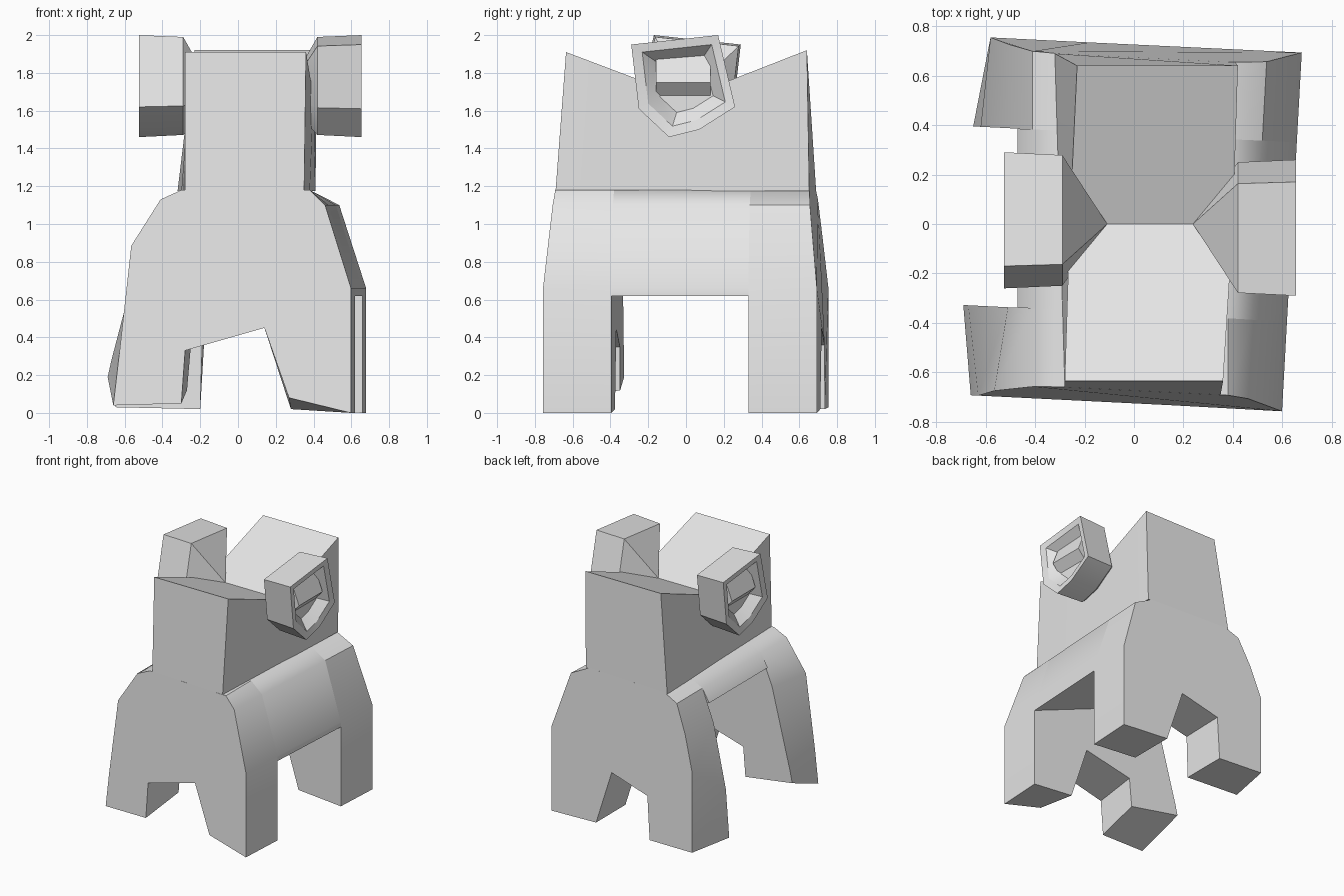
import bpy, bmesh, math

cube = bpy.data.objects.get("Cube")
if cube:
    bpy.data.objects.remove(cube, do_unlink=True)

grey = bpy.data.materials.new("light_grey")
grey.use_nodes = True
grey.diffuse_color = (0.8, 0.8, 0.8, 1)
grey.node_tree.nodes["Principled BSDF"].inputs["Base Color"].default_value = (0.8, 0.8, 0.8, 1)


def loft(name, rings, smooth=30):
    """Skin a list of rings that share a point count and close both ends."""
    bm = bmesh.new()
    loops = [[bm.verts.new(p) for p in ring] for ring in rings]
    for a, b in zip(loops, loops[1:]):
        for i in range(len(a)):
            j = (i + 1) % len(a)
            bm.faces.new((a[i], a[j], b[j], b[i]))
    bm.faces.new(loops[0])
    bm.faces.new(loops[-1])
    bmesh.ops.recalc_face_normals(bm, faces=bm.faces)
    mesh = bpy.data.meshes.new(name)
    bm.to_mesh(mesh)
    bm.free()
    mesh.materials.append(grey)
    ob = bpy.data.objects.new(name, mesh)
    bpy.context.collection.objects.link(ob)
    bpy.ops.object.select_all(action='DESELECT')
    ob.select_set(True)
    bpy.context.view_layer.objects.active = ob
    bpy.ops.object.shade_smooth_by_angle(angle=math.radians(smooth))


def skew(x, y, z):
    """Slightly crooked hand-cut stance of the lower body."""
    y -= 0.05 * x
    if x > 0.45:
        x += 0.055 * y
    return (x, y, z)


def outer_y(side, z):
    return side * (0.725 - 0.05 * max(0, (z - 0.66) / 0.5))


# Leg pairs: arched slabs with sloping shoulders, outer end then inner end
crown = [(-0.41, 1.13), (-0.3, 1.18), (0.38, 1.18), (0.5, 1.1), (0.64, 0.66)]
shapes = {
    "front_legs": (-1,
                   [(-0.66, 0.04), (-0.63, 0.3), (-0.565, 0.885)],
                   [(0.27, 0.08), (0.14, 0.45), (-0.28, 0.33), (-0.3, 0.05)],
                   [(-0.69, 0.19), (-0.67, 0.28), (-0.51, 0.89)],
                   [(0.28, 0.02), (0.14, 0.45), (-0.25, 0.35), (-0.27, 0.12)]),
    "rear_legs": (1,
                  [(-0.58, 0.03), (-0.58, 0.66), (-0.5, 0.92)],
                  [(0.28, 0.02), (0.14, 0.45), (-0.18, 0.36), (-0.2, 0.02)],
                  [(-0.65, 0.03), (-0.62, 0.4), (-0.51, 0.89)],
                  [(0.28, 0.02), (0.14, 0.45), (-0.19, 0.36), (-0.2, 0.02)]),
}
for name, (side, end_flank, end_arch, flank, arch) in shapes.items():
    end = [skew(x, outer_y(side, z), z) for x, z in end_flank + crown + [(0.64, 0)] + end_arch]
    inner = [skew(x, side * 0.362, z) for x, z in flank + crown + [(0.64, 0)] + arch]
    loft(name, [end, inner], 40)

# Middle body bridging the leg pairs
belly = [(-0.47, 1.03)] + crown + [(0.64, 0.62)]
loft("belly", [[skew(x, y, z) for x, z in belly] for y in (-0.362, 0.362)], 40)

# Upper block with a valley across its top: y base, y top, top z, left and right x
sections = [
    (-0.673, -0.635, 1.91, (-0.28, -0.28), (0.36, 0.35)),
    (0, 0, 1.67, (-0.3, -0.26), (0.4, 0.38)),
    (0.673, 0.64, 1.92, (-0.32, -0.23), (0.42, 0.41)),
]
loft("upper_block", [
    [skew(l[0], yb, 1.175), (l[1], yt, z), (r[0], yt, z), skew(r[1], yb, 1.175)]
    for yb, yt, z, l, r in sections])

# Side lumps, each with a shallow hollow on its outer face and a jutting lip
hexagon = [(-0.29, 1.95), (0.17, 2), (0.26, 1.62), (0.07, 1.5), (-0.09, 1.46), (-0.25, 1.61)]


def lump_ring(x, scale):
    return [(x, y * scale, 1.75 + (z - 1.75) * scale) for y, z in hexagon]


def turned(ring, turn):
    return [(0.13 - x, -y, z) if turn else (x, y, z) for x, y, z in ring]


for label, turn in (("left", False), ("right", True)):
    # small end reaches the valley of the upper block
    tip = [(0.24, y * 0.01, 1.67 + (z - 1.75) * 0.01) for y, z in hexagon]
    rings = [tip, lump_ring(0.42, 0.96), lump_ring(0.655, 1),
             lump_ring(0.645, 0.8), lump_ring(0.58, 0.55)]
    loft(label + "_lump", [turned(r, turn) for r in rings])
    lip = [(0.57, 1.93), (0.64, 1.75), (0.57, 1.67)]
    loft(label + "_lip", [turned([(x, y, z) for x, z in lip], turn) for y in (-0.16, 0.13)])
